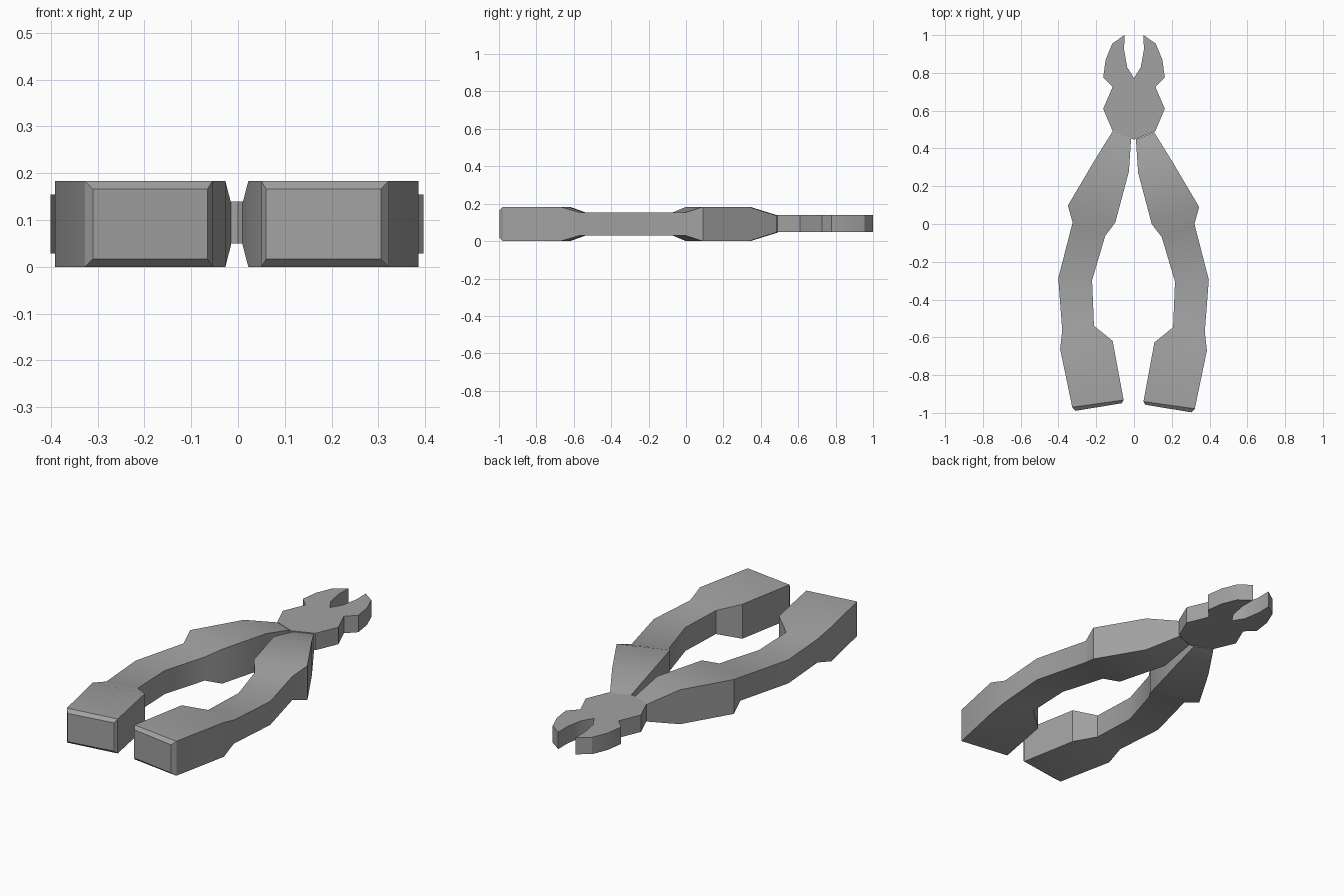
import bpy, bmesh, math

cube = bpy.data.objects.get("Cube")
if cube:
    bpy.data.objects.remove(cube, do_unlink=True)

# One plain grey for the whole tool
grey = bpy.data.materials.new("plain grey")
grey.use_nodes = True
colour = (0.36, 0.36, 0.36, 1)
grey.diffuse_color = colour
grey.node_tree.nodes["Principled BSDF"].inputs["Base Color"].default_value = colour

MID, THICK, THIN, NECK = 0.0915, 0.0915, 0.0625, 0.045


def finish(bm, name):
    bmesh.ops.recalc_face_normals(bm, faces=bm.faces)
    mesh = bpy.data.meshes.new(name)
    bm.to_mesh(mesh)
    bm.free()
    mesh.materials.append(grey)
    obj = bpy.data.objects.new(name, mesh)
    bpy.context.collection.objects.link(obj)
    bpy.ops.object.select_all(action="DESELECT")
    obj.select_set(True)
    bpy.context.view_layer.objects.active = obj
    bpy.ops.object.shade_smooth_by_angle(angle=math.radians(30))
    return obj


# Handle sections: outer point, inner point, half height
sections = [
    ((0.305, -0.997), (0.060, -0.957), 0.075),
    ((0.322, -0.978), (0.050, -0.940), THICK),
    ((0.386, -0.67), (0.108, -0.627), THICK),
    ((0.375, -0.57), (0.207, -0.547), THIN),
    ((0.396, -0.295), (0.217, -0.305), THIN),
    ((0.320, 0.0), (0.147, -0.07), THIN),
    ((0.345, 0.09), (0.094, 0.0), THICK),
    ((0.200, 0.335), (0.022, 0.27), THICK),
    ((0.107, 0.485), (0.010, 0.449), NECK),
]


def handle(name, side, dx=0, dy=0):
    bm = bmesh.new()
    rings = []
    for outer, inner, h in sections:
        corners = [(outer, -h), (inner, -h), (inner, h), (outer, h)]
        rings.append([bm.verts.new((side * p[0] + dx, p[1] + dy, MID + z))
                      for p, z in corners])
    for a, b in zip(rings, rings[1:]):
        for i in range(4):
            j = (i + 1) % 4
            bm.faces.new((a[i], a[j], b[j], b[i]))
    bm.faces.new(rings[0])
    bm.faces.new(rings[-1])
    finish(bm, name)


handle("left_handle", 1)
handle("right_handle", -1, -0.005, 0.008)

# Head with open jaws: half outline, mirrored and extruded
half = [(0.112, 0.49), (0.163, 0.61), (0.113, 0.727), (0.163, 0.777),
        (0.150, 0.87), (0.115, 0.955), (0.051, 1.0), (0.052, 0.92),
        (0.036, 0.83)]
outline = [(0, 0.447)] + half + [(0, 0.772)] + [(-x, y) for x, y in reversed(half)]
bm = bmesh.new()
base = bm.faces.new([bm.verts.new((x, y, 0.05)) for x, y in outline])
top = bmesh.ops.extrude_face_region(bm, geom=[base], use_keep_orig=True)
bmesh.ops.translate(bm, vec=(0, 0, 0.09),
                    verts=[v for v in top["geom"] if isinstance(v, bmesh.types.BMVert)])
finish(bm, "jaw_head")
